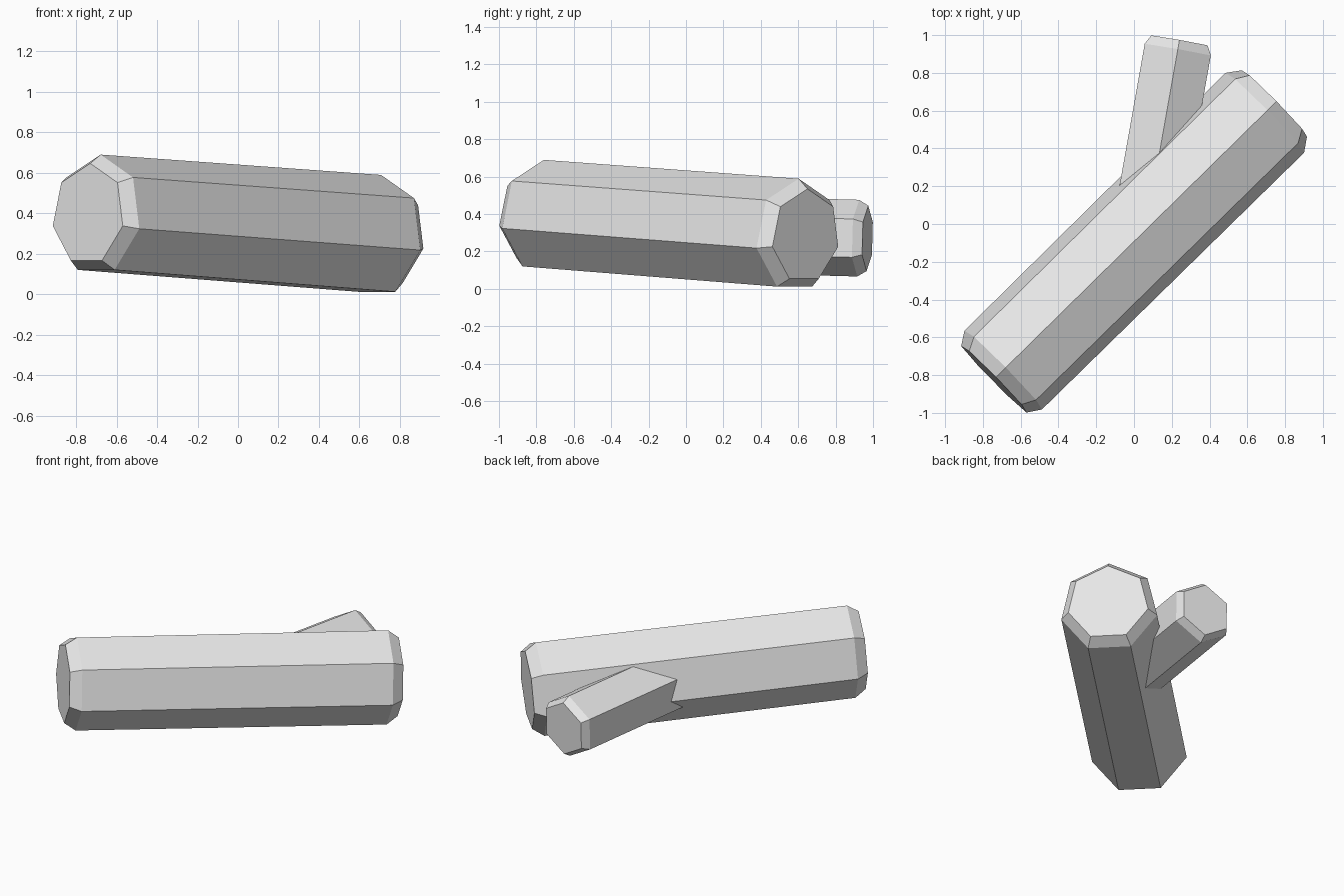
import bpy
import bmesh
from math import sin, cos, tau
from mathutils import Vector

cube = bpy.data.objects.get("Cube")
if cube:
    bpy.data.objects.remove(cube, do_unlink=True)

grey = bpy.data.materials.new("plain grey")
grey.use_nodes = True
colour = (0.8, 0.8, 0.8, 1)
grey.diffuse_color = colour
grey.node_tree.nodes["Principled BSDF"].inputs["Base Color"].default_value = colour


def prism(name, sides, start, end, rings):
    """Faceted bar with a corner on top; rings are (distance from start, radius)."""
    start, end = Vector(start), Vector(end)
    axis = (end - start).normalized()
    side = axis.cross(Vector((0, 0, 1))).normalized()
    up = side.cross(axis)
    length = (end - start).length
    bm = bmesh.new()
    loops = []
    for distance, radius in rings(length):
        centre = start + axis * distance
        loops.append([bm.verts.new(centre + radius * (up * cos(tau * i / sides)
                                                      + side * sin(tau * i / sides)))
                      for i in range(sides)])
    for a, b in zip(loops, loops[1:]):
        for i in range(sides):
            j = (i + 1) % sides
            bm.faces.new((a[i], a[j], b[j], b[i]))
    bm.faces.new(loops[0])
    bm.faces.new(loops[-1])
    bmesh.ops.recalc_face_normals(bm, faces=bm.faces)
    mesh = bpy.data.meshes.new(name)
    bm.to_mesh(mesh)
    bm.free()
    mesh.materials.append(grey)
    obj = bpy.data.objects.new(name, mesh)
    bpy.context.scene.collection.objects.link(obj)
    return obj


# Seven-sided trunk, chamfered at both ends
prism("log_trunk", 7, (-0.74, -0.82, 0.394), (0.745, 0.64, 0.282),
      lambda n: [(0, 0.253), (0.07, 0.3), (n - 0.07, 0.304), (n, 0.253)])

# Six-sided branch stub growing out of the trunk, chamfered at its free end
prism("branch_stub", 6, (0.075, 0.04, 0.295), (0.24, 0.97, 0.27),
      lambda n: [(0, 0.205), (n - 0.05, 0.205), (n, 0.175)])
